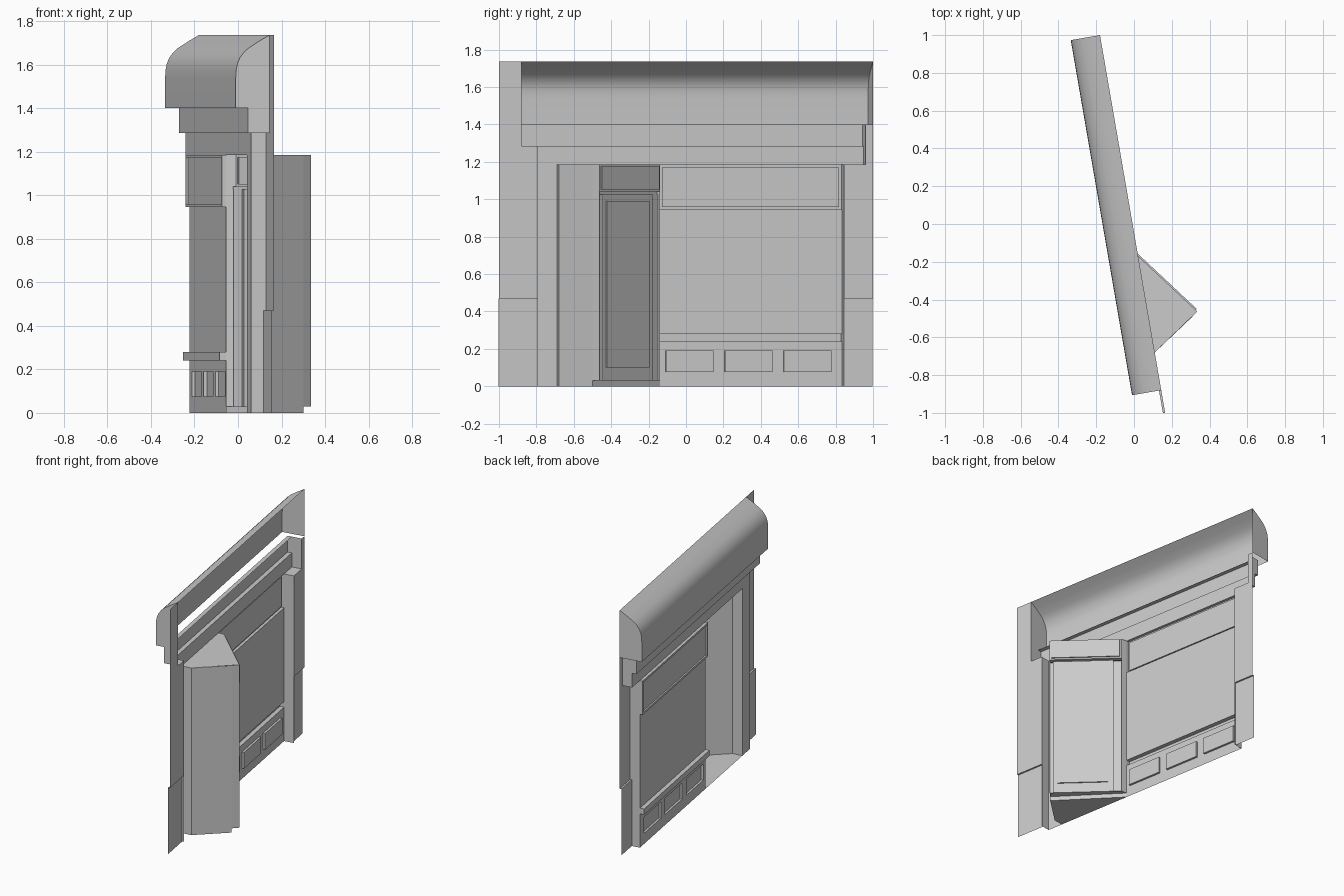
import bpy, bmesh
from mathutils import Vector

cube = bpy.data.objects.get("Cube")
if cube:
    bpy.data.objects.remove(cube)

grey = bpy.data.materials.new("plain grey")
grey.use_nodes = True
COLOUR = (0.6, 0.6, 0.6, 1)
grey.diffuse_color = COLOUR
grey.node_tree.nodes["Principled BSDF"].inputs["Base Color"].default_value = COLOUR


class Plane:
    """Upright plane from a to b: s runs along it, d stands out on its left."""
    def __init__(self, a, b):
        self.a = Vector((*a, 0))
        self.t = (Vector((*b, 0)) - self.a).normalized()
        self.n = Vector((-self.t.y, self.t.x, 0))
        self.length = (Vector((*b, 0)) - self.a).length

    def at(self, s, d, z):
        return self.a + self.t * s + self.n * d + Vector((0, 0, z))


class Part:
    """Collects faces for one object."""
    def __init__(self, name, plane):
        self.name, self.p, self.bm = name, plane, bmesh.new()

    def poly(self, pts, facing):
        f = self.bm.faces.new([self.bm.verts.new(q) for q in pts])
        f.normal_update()
        if f.normal.dot(facing) < 0:
            f.normal_flip()
        return f

    def rect(self, s0, s1, z0, z1, d=0.0):
        at = self.p.at
        return self.poly([at(s0, d, z0), at(s0, d, z1), at(s1, d, z1), at(s1, d, z0)], self.p.n)

    def ledge(self, s0, s1, d0, d1, z, up):
        at = self.p.at
        return self.poly([at(s0, d0, z), at(s1, d0, z), at(s1, d1, z), at(s0, d1, z)],
                         Vector((0, 0, up)))

    def cheek(self, s, d0, d1, z0, z1, side):
        at = self.p.at
        return self.poly([at(s, d0, z0), at(s, d1, z0), at(s, d1, z1), at(s, d0, z1)],
                         self.p.t * side)

    def sink(self, face, depth, margin=0.0):
        if margin:
            bmesh.ops.inset_individual(self.bm, faces=[face], thickness=margin)
        bmesh.ops.inset_individual(self.bm, faces=[face], thickness=0, depth=-depth)

    def box(self, s0, s1, z0, z1, d0, d1):
        """Box that is open at the back; returns its front face."""
        self.ledge(s0, s1, d0, d1, z0, -1)
        self.ledge(s0, s1, d0, d1, z1, 1)
        self.cheek(s0, d0, d1, z0, z1, -1)
        self.cheek(s1, d0, d1, z0, z1, 1)
        return self.rect(s0, s1, z0, z1, d1)

    def done(self):
        bmesh.ops.remove_doubles(self.bm, verts=self.bm.verts, dist=0.0002)
        me = bpy.data.meshes.new(self.name)
        self.bm.to_mesh(me)
        self.bm.free()
        me.materials.append(grey)
        ob = bpy.data.objects.new(self.name, me)
        bpy.context.collection.objects.link(ob)
        return ob


front = Plane((0.165, -1), (-0.18, 1))
END = front.length
PIL, OPEN, WIN, RET, FEND, CORN = 0.213, 0.327, 0.885, 1.873, 1.99, 0.122
WALL, FASC, HEAD, MID, LOW, TOP = 0.07, 0.10, 1.185, 1.285, 1.40, 1.735

# side walls with thin plinths
w = Part("side_walls", front)
w.rect(0, PIL, 0.47, MID)
w.rect(0, CORN, MID, TOP)
w.rect(RET, END, 0.47, HEAD)
w.rect(FEND, END, HEAD, LOW)
w.done()
pl = Part("plinths", front)
for s0, s1 in ((0, PIL), (RET, END)):
    pl.rect(s0, s1, 0, 0.47, 0.012)
    pl.ledge(s0, s1, 0, 0.012, 0.47, 1)
pl.done()

# pilaster and returns of the projecting front
p = Part("pilaster", front)
p.rect(PIL, OPEN, 0, HEAD, WALL)
p.cheek(PIL, 0, WALL, 0, MID, -1)
p.cheek(RET, 0, WALL, 0, HEAD, 1)
p.done()

# two stepped fascias
f = Part("fascia", front)
f.rect(PIL, FEND, HEAD, MID, WALL)
f.ledge(RET, FEND, 0, WALL, HEAD, -1)
f.rect(CORN, FEND, MID, LOW, FASC)
f.ledge(CORN, PIL, 0, FASC, MID, -1)
f.ledge(PIL, FEND, WALL, FASC, MID, -1)
f.ledge(CORN, FEND, WALL, FASC, LOW, 1)
f.cheek(CORN, 0, FASC, MID, LOW, -1)
f.cheek(FEND, 0, FASC, MID, LOW, 1)
f.cheek(FEND, 0, WALL, HEAD, MID, 1)
f.done()

# curved awning box, open below and behind
profile = [(0.157, LOW), (0.157, 1.54), (0.155, 1.575), (0.149, 1.605), (0.137, 1.632),
           (0.12, 1.655), (0.098, 1.675), (0.05, 1.706), (0, TOP)]
c = Part("awning_box", front)
for (d0, z0), (d1, z1) in zip(profile, profile[1:]):
    c.poly([front.at(CORN, d0, z0), front.at(END, d0, z0),
            front.at(END, d1, z1), front.at(CORN, d1, z1)], front.n + Vector((0, 0, 0.5)))
for s, side in ((CORN, -1), (END, 1)):
    c.poly([front.at(s, d, z) for d, z in profile + [(0, LOW)]], front.t * side)
awning = c.done()
bpy.context.view_layer.objects.active = awning
awning.select_set(True)
bpy.ops.object.shade_smooth_by_angle()

# shop window, its sill and the sign panel above
g = Part("window_pane", front)
g.rect(WIN, RET, 0.28, 0.945, WALL)
g.done()
sill = Part("window_sill", front)
sill.box(WIN, RET, 0.24, 0.28, WALL, 0.10)
sill.done()
sign = Part("sign_panel", front)
sign.sink(sign.box(WIN, RET, 0.945, HEAD, WALL, 0.09), 0.01, 0.02)
sign.done()

# stall riser with three sunken panels
b = Part("stall_riser", front)
b.rect(WIN, RET, 0, 0.075, WALL)
b.rect(WIN, RET, 0.19, 0.24, WALL)
left = WIN
for i in range(3):
    s0 = 0.916 + 0.32 * i
    b.rect(left, s0, 0.075, 0.19, WALL)
    b.sink(b.rect(s0, s0 + 0.258, 0.075, 0.19, WALL), 0.015)
    left = s0 + 0.258
b.rect(left, RET, 0.075, 0.19, WALL)
b.done()

# angled entrance recess
APEX, HINGE, STEP, BACK = (0.335, -0.463), (-0.01, -0.14), (0.30, -0.50), (0.11, -0.68)
door = Plane(APEX, HINGE)


def flat(pt, z):
    return Vector((*pt, z))


corner, jamb = front.at(OPEN, WALL, 0)[:2], front.at(WIN, WALL, 0)[:2]
r = Part("entrance_recess", front)
for a, e, z0 in ((corner, BACK, 0), (BACK, STEP, 0), (STEP, APEX, 0.03),
                 (HINGE, jamb, 0.03)):
    r.p = Plane(a, e)
    r.rect(0, r.p.length, z0, HEAD)
r.p = Plane(STEP, jamb)
r.rect(0, r.p.length, 0, 0.03)
up = Vector((0, 0, 1))
r.poly([flat(q, HEAD) for q in (corner, BACK, APEX, HINGE, jamb)], -up)
r.poly([flat(q, 0) for q in (corner, BACK, STEP, jamb)], up)
r.poly([flat(q, 0.03) for q in (STEP, APEX, HINGE, jamb)], up)
r.done()

# door leaf, frame and transom light
L = door.length
leaf = Part("door_leaf", door)
leaf.rect(0.02, 0.42, 0.03, 0.10)
leaf.rect(0.02, 0.42, 0.99, 1.025)
leaf.rect(0.02, 0.05, 0.10, 0.99)
leaf.rect(0.385, 0.42, 0.10, 0.99)
leaf.sink(leaf.rect(0.05, 0.385, 0.10, 0.99), 0.008)
leaf.done()
frame = Part("door_frame", door)
frame.box(0, 0.02, 0.03, 1.025, 0, 0.015)
frame.box(0.42, L, 0.03, 1.025, 0, 0.015)
frame.box(0, L, 1.025, 1.04, 0, 0.02)
frame.done()
light = Part("transom_light", door)
light.sink(light.rect(0, L, 1.04, HEAD), 0.008, 0.016)
light.done()
bar = Part("door_bar", door)
bar.box(0.05, 0.385, 0.54, 0.55, -0.008, 0.004)
bar.done()
